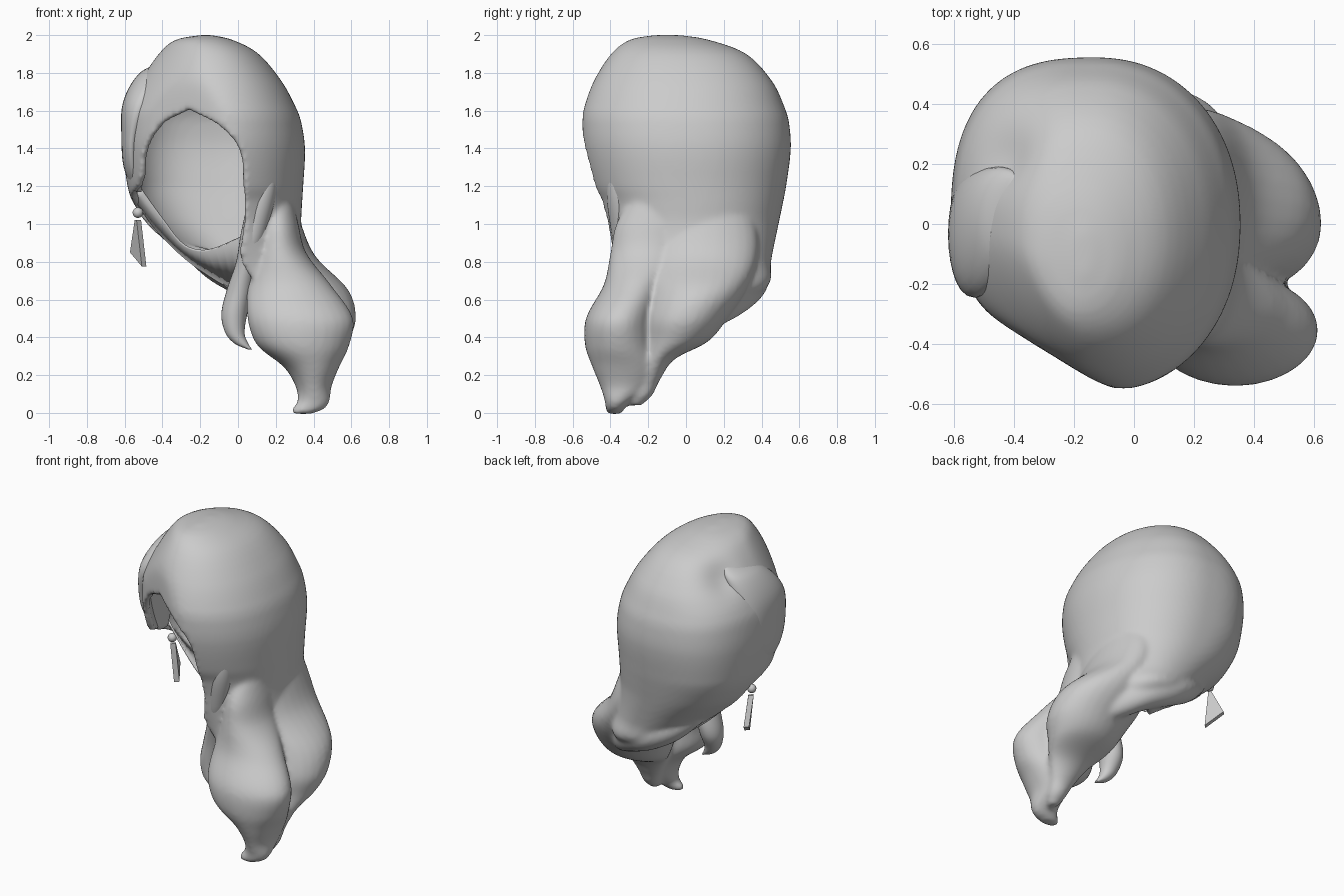
import bpy, bmesh, math
from mathutils import Vector

if "Cube" in bpy.data.objects:
    bpy.data.objects.remove(bpy.data.objects["Cube"])

# One plain grey for everything
grey = bpy.data.materials.new("soft_grey")
grey.diffuse_color = (0.6, 0.6, 0.6, 1)
grey.use_nodes = True
grey.node_tree.nodes["Principled BSDF"].inputs["Base Color"].default_value = grey.diffuse_color


def make(name, bm, smooth=True):
    bmesh.ops.remove_doubles(bm, verts=bm.verts, dist=0.0005)
    me = bpy.data.meshes.new(name)
    bm.to_mesh(me)
    bm.free()
    ob = bpy.data.objects.new(name, me)
    bpy.context.collection.objects.link(ob)
    me.materials.append(grey)
    for p in me.polygons:
        p.use_smooth = smooth
    return ob


def refine(rows, steps, dims=5):
    """Smooth interpolation through rows, spaced by their distance."""
    n = len(rows)
    knots = [0]
    for a, b in zip(rows, rows[1:]):
        knots.append(knots[-1] + math.dist(a[:dims], b[:dims]))

    def slope(i, c):
        lo, hi = max(i - 1, 0), min(i + 1, n - 1)
        return (rows[hi][c] - rows[lo][c]) / (knots[hi] - knots[lo])
    out = []
    for i in range(n - 1):
        h = knots[i + 1] - knots[i]
        for k in range(steps):
            t = k / steps
            out.append([(2 * t**3 - 3 * t**2 + 1) * rows[i][c] + (t**3 - 2 * t**2 + t) * h * slope(i, c)
                        + (3 * t**2 - 2 * t**3) * rows[i + 1][c] + (t**3 - t**2) * h * slope(i + 1, c)
                        for c in range(len(rows[0]))])
    out.append(list(rows[-1]))
    return out


def loft(bm, rings, closed=False, caps=False):
    vs = [[bm.verts.new(p) for p in r] for r in rings]
    m = len(vs[0])
    for i in range(len(vs) - 1):
        for j in range(m if closed else m - 1):
            k = (j + 1) % m
            bm.faces.new((vs[i][j], vs[i + 1][j], vs[i + 1][k], vs[i][k]))
    if caps:
        bm.faces.new(vs[0])
        bm.faces.new(vs[-1][::-1])


# Main cap of hair: z, x min, x max, y min, y max, right and left edge angles
cap_rows = [
    (2.00, -.20, -.14, -.17, -.03, -16, 16),
    (1.975, -.33, -.03, -.30, .12, -16, 16),
    (1.90, -.42, .11, -.40, .32, -16, 16),
    (1.75, -.52, .235, -.50, .46, -16, 16),
    (1.61, -.59, .31, -.56, .525, -16, 16),
    (1.54, -.605, .335, -.57, .545, 0, 34),
    (1.40, -.61, .355, -.56, .555, 15, 50),
    (1.20, -.585, .345, -.51, .53, 18, 62),
    (1.12, -.56, .34, -.47, .515, 18, 90),
    (1.00, -.49, .335, -.43, .49, 15, 100),
    (.80, -.28, .36, -.37, .45, -4, 112),
    (.68, -.12, .38, -.35, .44, -8, 120),
    (.58, .02, .38, -.33, .31, -5, 130)]
whorl = Vector((-.40, .22, 1.80))
rings = []
for z, x0, x1, y0, y1, ar, al in refine(cap_rows, 4):
    cx, cy, rx, ry = (x0 + x1) / 2, (y0 + y1) / 2, (x1 - x0) / 2, (y1 - y0) / 2
    ring = []
    end = min(360 - al, 360 + ar)
    full = max(0, min(1, (z - .9) / .3)) * max(0, min(1, (1.95 - z) / .3))
    for j in range(73):
        a = math.radians(ar + (end - ar) * j / 72)
        s, c = math.sin(a), math.cos(a)
        e = .93                             # fuller at the back left
        if s < 0:
            e = .92 - .17 * full if c < 0 else 1
        px = cx + rx * math.copysign(abs(s) ** e, s)
        py = cy - ry * math.copysign(abs(c) ** e, c)
        if c > 0 and s < 0:                 # front left is swept back
            py += ry * c * 0.3 * s * s
        if c > 0 and z > 1.1:               # slanted, softly blended fringe plane
            d = py - (-.60 - .62 * (px + .02))
            py += .5 * (math.sqrt(d * d + .0016) - d)
        p = Vector((px, py, z))
        dip = .045 * math.exp(-((p - whorl).length / .11) ** 2)
        ring.append(p + Vector((cx - px, cy - py, -.3)).normalized() * dip)
    rings.append(ring)
bm = bmesh.new()
loft(bm, rings)
bm.faces.new([bm.verts.new(p) for p in rings[0][:-1]])
cap = make("hair_cap", bm)
sol = cap.modifiers.new("thickness", 'SOLIDIFY')
sol.thickness = 0.04
sol.offset = -1


# Locks: stacked oval sections given as x, y, z and two radii
def lock(name, rows, sides=28, along_x=False):
    bm = bmesh.new()
    rs = []
    for x, y, z, ra, rb in refine(rows, 6):
        ra, rb = max(ra, .004), max(rb, .004)
        ring = []
        for j in range(sides):
            u, v = ra * math.cos(j * math.tau / sides), rb * math.sin(j * math.tau / sides)
            ring.append((x, y + u, z + v) if along_x else (x + u, y + v, z))
        rs.append(ring)
    loft(bm, rs, closed=True, caps=True)
    bmesh.ops.recalc_face_normals(bm, faces=bm.faces)
    return make(name, bm)


main_wave = lock("main_wave", [
    (.2, -.1, 1.4, .04, .06), (.19, -.13, 1.2, .09, .13), (.21, -.17, 1.0, .11, .2),
    (.22, -.2, .85, .14, .2), (.27, -.27, .68, .22, .165), (.33, -.35, .5, .28, .18),
    (.345, -.35, .36, .245, .185), (.39, -.32, .24, .145, .175), (.40, -.32, .14, .095, .135),
    (.40, -.36, .06, .085, .07), (.37, -.375, .02, .085, .05), (.34, -.38, -.005, .05, .035)])
rear_wave = lock("rear_wave", [
    (.14, .1, 1.35, .06, .1), (.17, .1, 1.15, .13, .2), (.19, .1, 1.0, .145, .27),
    (.24, .09, .83, .17, .29), (.32, .06, .65, .265, .26), (.37, .0, .5, .255, .22),
    (.38, -.05, .38, .205, .17), (.39, -.15, .28, .135, .085), (.40, -.2, .17, .08, .06),
    (.41, -.24, .09, .055, .06), (.41, -.27, .04, .03, .035)])
nape_roll = lock("nape_roll", [
    (-.30, .27, .87, .03, .03), (-.16, .32, .79, .08, .08), (.0, .34, .72, .1, .1),
    (.16, .29, .67, .12, .12), (.32, .17, .61, .13, .14), (.46, .06, .54, .09, .1)], along_x=True)

# Blend the cap and the big waves into one flowing surface
dg = bpy.context.evaluated_depsgraph_get()
bm = bmesh.new()
for part in (cap, main_wave, rear_wave, nape_roll):
    bm.from_mesh(bpy.data.meshes.new_from_object(part.evaluated_get(dg)))
    bpy.data.objects.remove(part)
hair = make("flowing_hair", bm)
rem = hair.modifiers.new("blend", 'REMESH')
rem.mode = 'VOXEL'
rem.voxel_size = .014
rem.use_smooth_shade = True
smo = hair.modifiers.new("soften", 'SMOOTH')
smo.factor = .5
smo.iterations = 8

# Separate small locks
lock("front_curl", [
    (.19, -.34, 1.5, .012, .03), (.14, -.355, 1.2, .065, .065), (.085, -.31, .95, .07, .085),
    (.05, -.27, .8, .06, .09), (.01, -.24, .65, .07, .09), (-.02, -.24, .52, .068, .08),
    (-.015, -.26, .42, .05, .05), (.02, -.27, .365, .035, .03), (.065, -.275, .335, .01, .01)])
lock("left_fringe", [
    (-.38, .1, 1.86, .03, .06), (-.44, .03, 1.79, .09, .16), (-.515, -.03, 1.64, .095, .21),
    (-.562, -.03, 1.45, .055, .19), (-.56, -.03, 1.3, .045, .14), (-.53, -.03, 1.17, .02, .05)])

# Underside of the nape, between the hem and the inner edge
hem = [(-.56, .06, 1.16), (-.44, .14, .99), (-.27, .22, .82), (-.08, .27, .69), (.1, .22, .6)]
inner = [(-.52, .02, 1.2), (-.39, .02, 1.02), (-.28, .03, .89), (-.16, .03, .865), (.05, -.03, .95)]
bm = bmesh.new()
loft(bm, [refine(hem, 5, 3), refine(inner, 5, 3)])
nape = make("nape_underside", bm)
nape.modifiers.new("thickness", 'SOLIDIFY').thickness = 0.012

# Earring bead and flat triangular pendant
bm = bmesh.new()
bmesh.ops.create_uvsphere(bm, u_segments=16, v_segments=10, radius=.028)
bmesh.ops.translate(bm, verts=bm.verts, vec=(-.53, .07, 1.06))
make("earring_bead", bm)
bm = bmesh.new()
side = Vector((.012, .011, 0))
outline = [(-.535, .085, 1.02), (-.525, .07, 1.02), (-.497, .07, .775), (-.56, .17, .85)]
loft(bm, [[Vector(p) - side for p in outline], [Vector(p) + side for p in outline]],
     closed=True, caps=True)
bmesh.ops.recalc_face_normals(bm, faces=bm.faces)
make("earring_pendant", bm, smooth=False)
